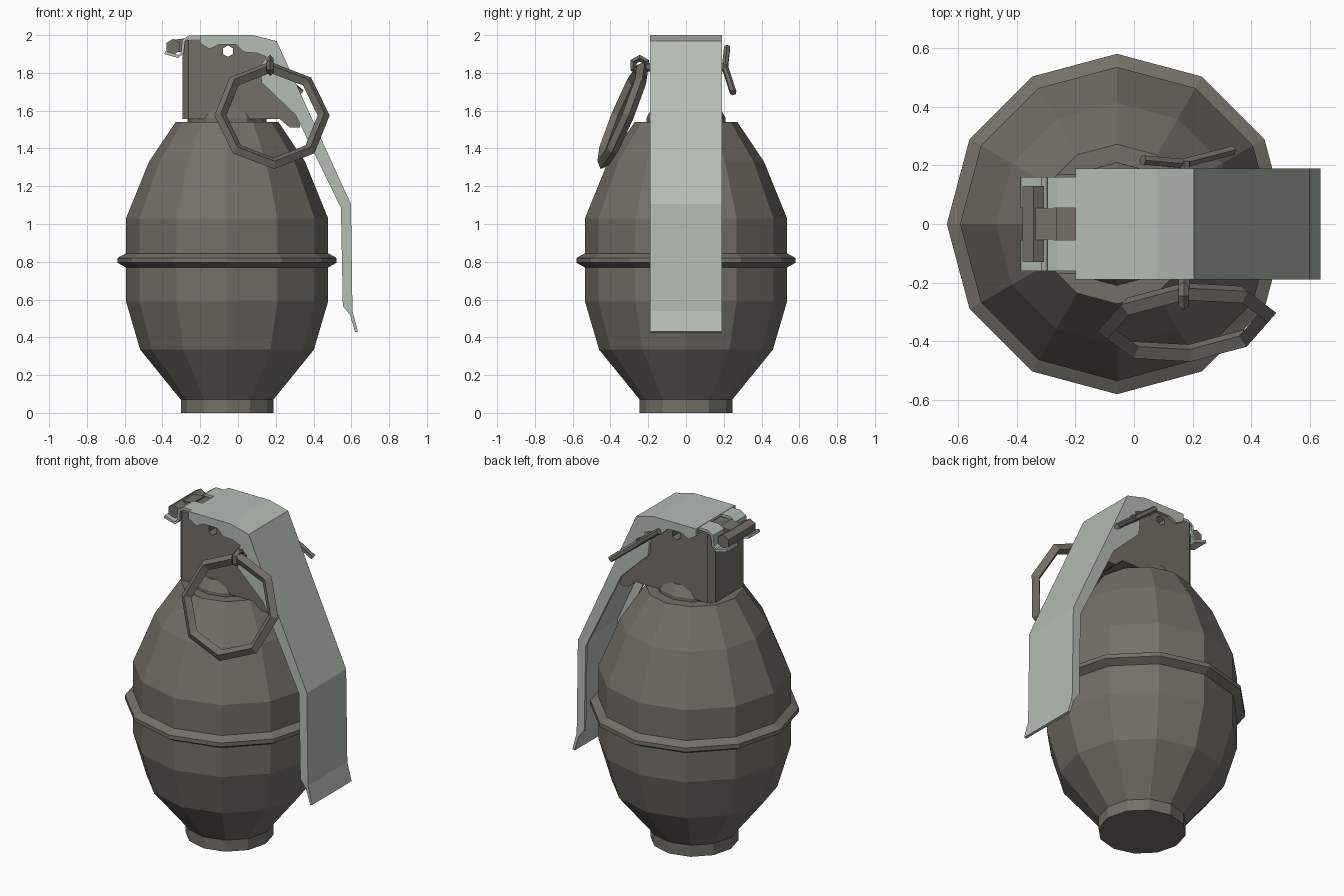
import bpy, bmesh, math
from mathutils import Vector

if "Cube" in bpy.data.objects:
    bpy.data.objects.remove(bpy.data.objects["Cube"])


def material(name, rgb):
    m = bpy.data.materials.new(name)
    m.diffuse_color = (*rgb, 1)
    m.use_nodes = True
    m.node_tree.nodes["Principled BSDF"].inputs["Base Color"].default_value = m.diffuse_color
    return m


BROWN = material("dull brown metal", (0.175, 0.162, 0.137))
LIGHT = material("pale grey green metal", (0.46, 0.51, 0.455))
CX = -0.058  # axis of the round body


def finish(bm, name, mat):
    bmesh.ops.recalc_face_normals(bm, faces=bm.faces)
    me = bpy.data.meshes.new(name)
    bm.to_mesh(me)
    bm.free()
    me.materials.append(mat)
    ob = bpy.data.objects.new(name, me)
    bpy.context.collection.objects.link(ob)
    return ob


def lathe(name, profile, mat, n=12):
    """Faceted solid of revolution from (radius, height) pairs."""
    bm = bmesh.new()
    rings = [[bm.verts.new((CX + r * math.cos(i * math.tau / n),
                            r * math.sin(i * math.tau / n), z)) for i in range(n)]
             for r, z in profile]
    for a, b in zip(rings, rings[1:]):
        for i in range(n):
            j = (i + 1) % n
            bm.faces.new((a[i], a[j], b[j], b[i]))
    bm.faces.new(rings[0])
    bm.faces.new(rings[-1])
    return finish(bm, name, mat)


def slab(name, outline, y0, y1, mat):
    """Extrude an x-z outline between two y values."""
    bm = bmesh.new()
    f = bm.faces.new([bm.verts.new((x, y0, z)) for x, z in outline])
    ext = bmesh.ops.extrude_face_region(bm, geom=[f])
    for v in ext["geom"]:
        if isinstance(v, bmesh.types.BMVert):
            v.co.y = y1
    return finish(bm, name, mat)


def strip(path, t):
    """Outline of a sheet of thickness t, lying to the right of the path."""
    pts = [Vector(p) for p in path]
    inner = []
    for i, p in enumerate(pts):
        d = (pts[min(i + 1, len(pts) - 1)] - pts[max(i - 1, 0)]).normalized()
        inner.append(p + Vector((d.y, -d.x)) * t)
    return [tuple(p) for p in pts + inner[::-1]]


def rod(name, a, b, r, n, mat):
    a, b = Vector(a), Vector(b)
    bm = bmesh.new()
    bmesh.ops.create_cone(bm, cap_ends=True, segments=n, radius1=r, radius2=r,
                          depth=(b - a).length)
    bm.transform((b - a).to_track_quat('Z', 'Y').to_matrix().to_4x4())
    bmesh.ops.translate(bm, vec=(a + b) / 2, verts=bm.verts)
    return finish(bm, name, mat)


def torus(name, loc, rot, major, minor, n, mat):
    bpy.ops.mesh.primitive_torus_add(location=loc, rotation=[math.radians(a) for a in rot],
                                     major_segments=n, minor_segments=4,
                                     major_radius=major, minor_radius=minor)
    ob = bpy.context.object
    ob.name = name
    ob.data.materials.append(mat)


# Egg-shaped body with foot and raised middle band
lathe("body", [(0.245, 0), (0.245, 0.07), (0.46, 0.335), (0.535, 0.59), (0.535, 0.77),
               (0.58, 0.795), (0.58, 0.82), (0.535, 0.845), (0.535, 1.03),
               (0.413, 1.33), (0.272, 1.54)], BROWN)
lathe("neck", [(0.21, 1.53), (0.21, 1.56), (0.177, 1.62)], BROWN)

# Head block with chamfered rear corners and a hexagonal through hole
head = slab("head", [(-0.295, 1.555), (0.222, 1.555), (0.275, 1.51), (0.328, 1.51),
                     (0.325, 1.62), (0.17, 1.95), (0.07, 1.98), (-0.295, 1.975)],
            -0.168, 0.168, BROWN)
bm = bmesh.new()
bm.from_mesh(head.data)
rear = [e for e in bm.edges if all(v.co.x < -0.29 for v in e.verts)
        and abs(e.verts[0].co.y - e.verts[1].co.y) < 0.01]
bmesh.ops.bevel(bm, geom=rear, offset=0.033, segments=1, affect='EDGES')
bm.to_mesh(head.data)
bm.free()
cutter = rod("hole_cutter", (-0.053, -0.4, 1.915), (-0.053, 0.4, 1.915), 0.03, 6, BROWN)
cutter.hide_render = True
cutter.hide_viewport = True
cut = head.modifiers.new("hole", 'BOOLEAN')
cut.operation = 'DIFFERENCE'
cut.solver = 'EXACT'
cut.object = cutter

# Lever: bent sheet with a folded flange on each side
lever_path = [(-0.2, 2.0), (0.08, 2.0), (0.205, 1.968), (0.598, 1.105),
              (0.606, 0.54), (0.635, 0.43)]
slab("lever", strip(lever_path, 0.015), -0.188, 0.188, LIGHT)
flange = lever_path + [(0.62, 0.43), (0.592, 0.52), (0.555, 0.565), (0.545, 1.085),
                       (0.305, 1.577), (0.125, 1.75), (0.115, 1.83), (0.15, 1.885),
                       (0.1, 1.905), (0.03, 1.91), (-0.01, 1.95), (-0.1, 1.95),
                       (-0.15, 1.925), (-0.2, 1.955)]
hook_path = [(-0.385, 1.915), (-0.315, 1.895), (-0.302, 1.91), (-0.295, 1.975),
             (-0.26, 1.998), (-0.19, 1.998)]
for side, s in (("front", -1), ("back", 1)):
    slab("lever_flange_" + side, flange, s * 0.172, s * 0.19, LIGHT)
    # Hinge hook under the pivot pin
    slab("hinge_hook_" + side, strip(hook_path, 0.016), s * 0.055, s * 0.16, LIGHT)

# Pivot pin and its central lug
rod("pivot_pin", (-0.343, -0.13, 1.938), (-0.343, 0.13, 1.938), 0.042, 6, BROWN)
slab("pivot_lug", [(-0.34, 1.91), (-0.265, 1.91), (-0.265, 1.985), (-0.34, 1.975)],
     -0.055, 0.055, BROWN)

# Pull ring, eyelet and split pin with splayed legs
torus("pull_ring", (0.18, -0.335, 1.575), (67.5, 0, 6), 0.275, 0.032, 8, BROWN)
torus("pin_eyelet", (0.17, -0.245, 1.84), (0, 90, 0), 0.038, 0.018, 6, BROWN)
rod("pin_shaft", (0.17, -0.215, 1.83), (0.17, 0.215, 1.83), 0.022, 6, BROWN)
rod("pin_leg_upper", (0.18, 0.205, 1.82), (0.03, 0.218, 1.935), 0.018, 6, BROWN)
rod("pin_leg_lower", (0.16, 0.205, 1.835), (0.335, 0.25, 1.695), 0.018, 6, BROWN)
